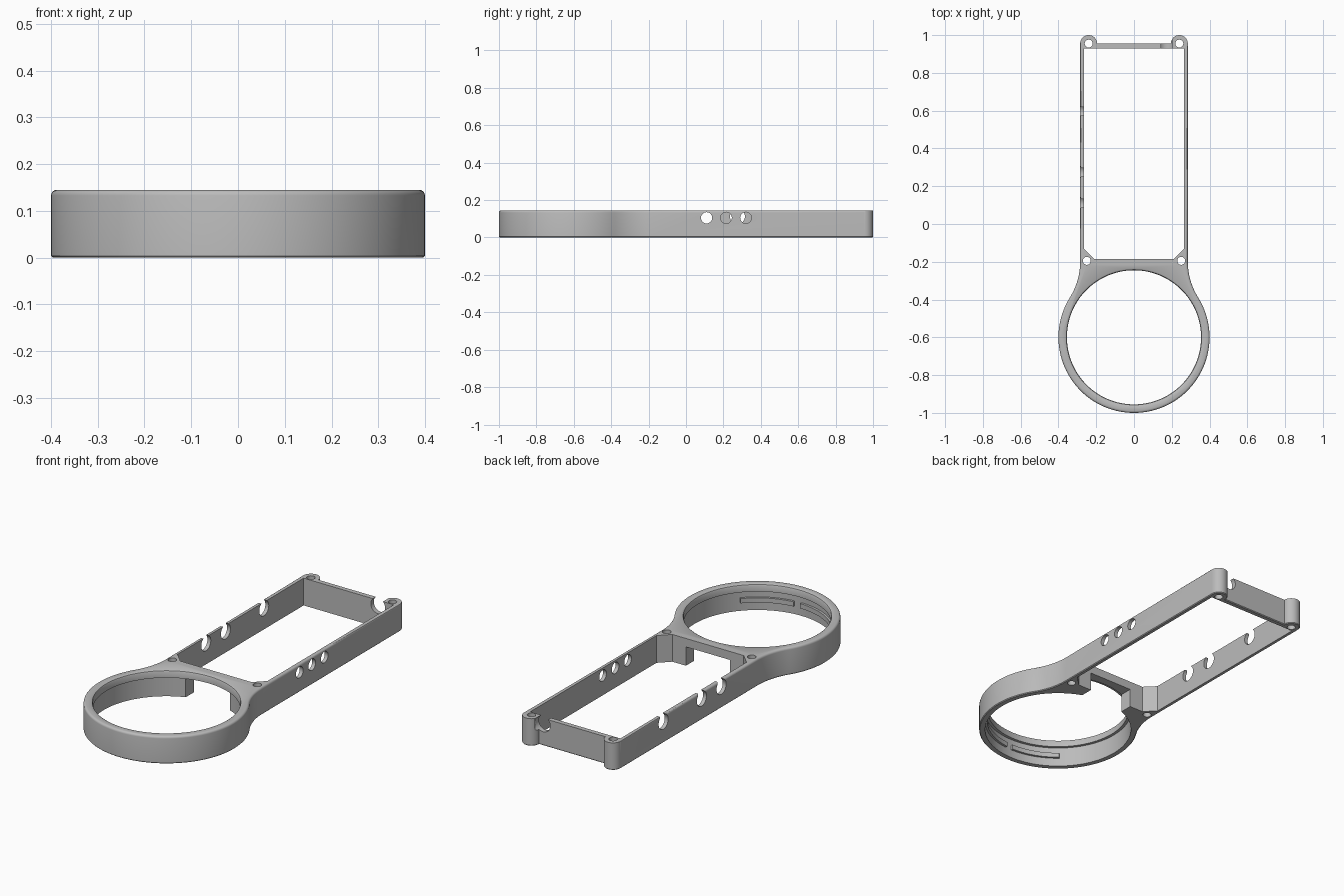
import bpy, bmesh, math
from mathutils import Matrix

cube = bpy.data.objects.get("Cube")
if cube:
    bpy.data.objects.remove(cube, do_unlink=True)

H = 0.145            # overall height
RING_Y = -0.6        # centre of the ring
WALL_X = 0.285       # outer face of the side walls
POST = (0.24, 0.955)

grey = bpy.data.materials.new("grey plastic")
grey.use_nodes = True
grey.diffuse_color = (0.5, 0.5, 0.5, 1)
grey.node_tree.nodes["Principled BSDF"].inputs["Base Color"].default_value = (0.5, 0.5, 0.5, 1)


def arc(cx, cy, r, a0, a1, n):
    steps = [math.radians(a0 + (a1 - a0) * i / n) for i in range(n + 1)]
    return [(cx + r * math.cos(a), cy + r * math.sin(a)) for a in steps]


def finish(name, bm):
    bmesh.ops.recalc_face_normals(bm, faces=bm.faces)
    mesh = bpy.data.meshes.new(name)
    bm.to_mesh(mesh)
    bm.free()
    mesh.materials.append(grey)
    obj = bpy.data.objects.new(name, mesh)
    bpy.context.collection.objects.link(obj)
    return obj


def prism(points, z0, z1):
    bm = bmesh.new()
    face = bm.faces.new([bm.verts.new((x, y, z0)) for x, y in points])
    made = bmesh.ops.extrude_face_region(bm, geom=[face])["geom"]
    bmesh.ops.translate(bm, vec=(0, 0, z1 - z0),
                        verts=[g for g in made if isinstance(g, bmesh.types.BMVert)])
    return bm


def lathe(profile, n=128):
    # Closed solid of revolution around the ring axis
    bm = bmesh.new()
    loops = [[bm.verts.new((x, y, z)) for x, y in arc(0, RING_Y, r, 0, 360 - 360 / n, n - 1)]
             for r, z in profile]
    for a, b in zip(loops, loops[1:]):
        for i in range(n):
            j = (i + 1) % n
            bm.faces.new((a[i], a[j], b[j], b[i]))
    bm.faces.new(loops[0])
    bm.faces.new(loops[-1])
    return bm


def rod(centre, r, depth, axis):
    turn = {"x": Matrix.Rotation(math.pi / 2, 4, "Y"),
            "y": Matrix.Rotation(math.pi / 2, 4, "X"),
            "z": Matrix()}[axis]
    bm = bmesh.new()
    bmesh.ops.create_cone(bm, cap_ends=True, segments=40, radius1=r, radius2=r,
                          depth=depth, matrix=Matrix.Translation(centre) @ turn)
    return bm


# Outline: ring, concave shoulder, side wall and rear post, mirrored
JOIN = 32
flare = (WALL_X - 0.4 * math.cos(math.radians(JOIN))) / (math.cos(math.radians(JOIN)) - 1)
shoulder_y = RING_Y + (0.4 + flare) * math.sin(math.radians(JOIN))
half = arc(0, RING_Y, 0.4, -90, JOIN, 44)
half += arc(WALL_X + flare, shoulder_y, flare, 180 + JOIN, 180, 14)[1:]
half += arc(*POST, 0.045, 0, 180, 20)
outline = half + [(-x, y) for x, y in reversed(half[1:])]

bm = prism(outline, 0, H)


def rim(z, limit):
    return [e for e in bm.edges if all(abs(v.co.z - z) < 1e-4 and v.co.y < limit for v in e.verts)]


# Rounded upper rim and fine lower chamfer
bmesh.ops.bevel(bm, geom=rim(H, 0.96), offset=0.012, segments=4, profile=0.5, affect="EDGES")
bmesh.ops.bevel(bm, geom=rim(0, 2), offset=0.004, segments=1, affect="EDGES")
frame = finish("frame", bm)

# Cutters: stepped ring bore, rectangular bay, passage between them
side = [(0.21, -0.185), (0.265, -0.13), (0.265, 0.93)]
bay = side + [(-x, y) for x, y in reversed(side)]
passage = [(-0.13, -0.4), (0.13, -0.4), (0.13, -0.15), (-0.13, -0.15)]
bore = [(0.37, -0.1), (0.37, 0.105), (0.355, 0.105), (0.355, H - 0.01),
        (0.358, H - 0.004), (0.365, H), (0.365, H + 0.1)]
cutters = [lathe(bore), prism(bay, -0.1, H + 0.1), prism(passage, -0.1, 0.1)]
# Screw holes
for s in (-1, 1):
    cutters.append(rod((s * POST[0], POST[1], H / 2), 0.021, 1, "z"))
    cutters.append(rod((s * 0.25, -0.195, H / 2), 0.021, 1, "z"))
# Round holes in one side wall, open notches in the other and in the rear wall
cutters += [rod((WALL_X, y, 0.105), 0.03, 0.1, "x") for y in (0.11, 0.215, 0.32)]
cutters += [rod((-WALL_X, y, 0.112), 0.04, 0.1, "x") for y in (0.11, 0.275, 0.597)]
cutters.append(rod((0.172, 0.94, 0.115), 0.042, 0.08, "y"))

bpy.context.view_layer.objects.active = frame
for c in cutters:
    cutter = finish("cutter", c)
    cutter.hide_render = True
    mod = frame.modifiers.new("cut", "BOOLEAN")
    mod.operation = "DIFFERENCE"
    mod.solver = "EXACT"
    mod.object = cutter
    bpy.ops.object.modifier_apply(modifier=mod.name)
    bpy.data.objects.remove(cutter, do_unlink=True)

# Locking ridges inside the ring
parts = [frame]
for name, a0, a1 in (("right_ridge", 229, 270), ("left_ridge", 276, 318)):
    band = arc(0, RING_Y, 0.375, a0, a1, 20) + arc(0, RING_Y, 0.358, a1, a0, 20)
    parts.append(finish(name, prism(band, 0.045, 0.07)))

bpy.ops.object.select_all(action="DESELECT")
for p in parts:
    p.select_set(True)
bpy.ops.object.shade_smooth_by_angle(angle=math.radians(30))
